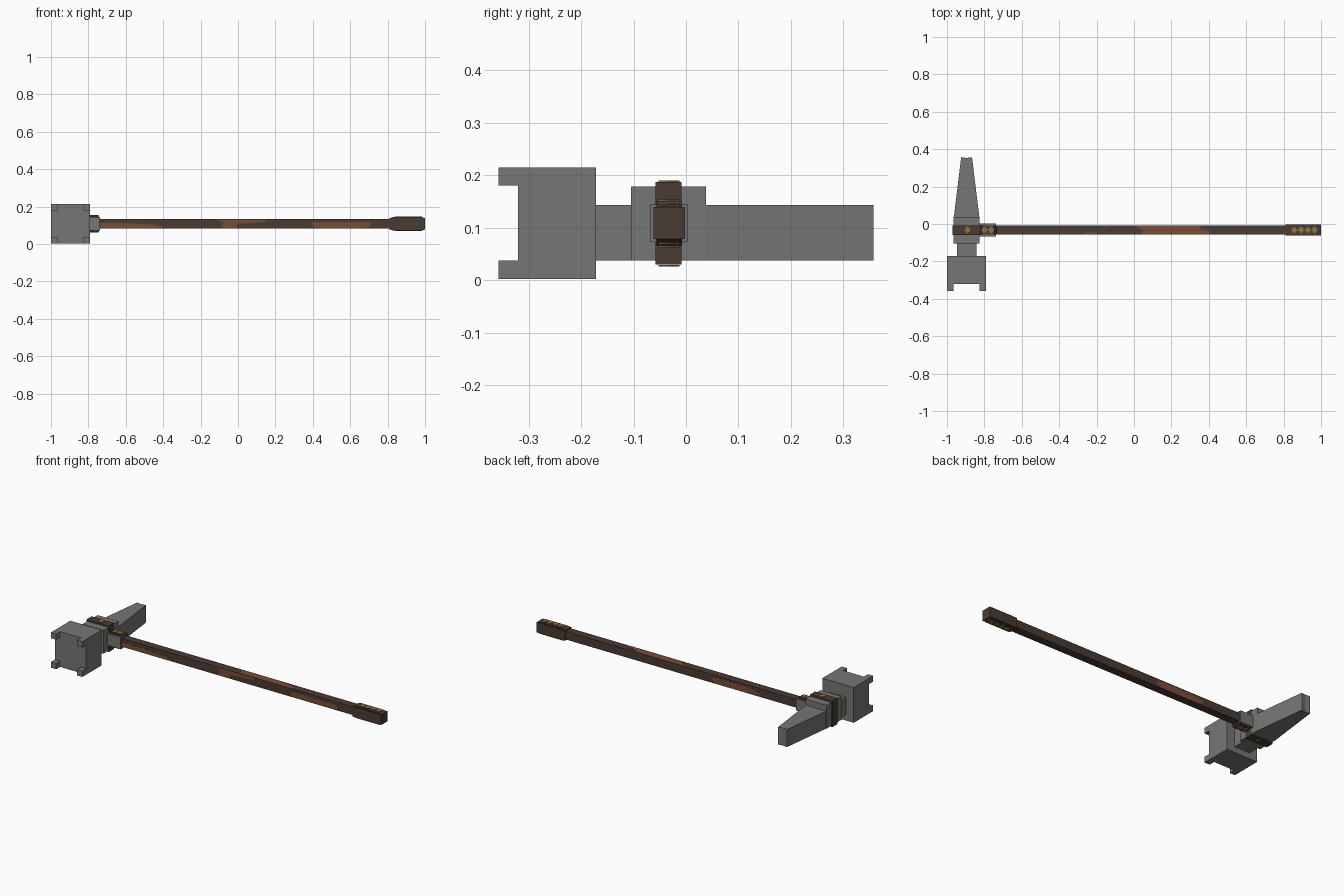
import bpy, bmesh
from mathutils import Vector

if "Cube" in bpy.data.objects:
    bpy.data.objects.remove(bpy.data.objects["Cube"])

CY, CZ = -0.032, 0.108   # haft axis


def material(name, rgb):
    m = bpy.data.materials.new(name)
    m.diffuse_color = (*rgb, 1)
    m.use_nodes = True
    m.node_tree.nodes["Principled BSDF"].inputs["Base Color"].default_value = m.diffuse_color
    return m


STEEL = material("grey steel", (0.18, 0.18, 0.175))
WOOD = material("dark wood", (0.068, 0.044, 0.034))
WORN = material("worn wood", (0.19, 0.075, 0.038))
GOLD = material("dull gold", (0.28, 0.17, 0.055))


def add(name, bm, mat):
    bmesh.ops.recalc_face_normals(bm, faces=bm.faces)
    me = bpy.data.meshes.new(name)
    bm.to_mesh(me)
    bm.free()
    me.materials.append(mat)
    ob = bpy.data.objects.new(name, me)
    bpy.context.collection.objects.link(ob)
    return ob


def box(name, x, y, z, mat):
    bm = bmesh.new()
    bmesh.ops.create_cube(bm, size=1)
    for v in bm.verts:
        for i, (a, b) in enumerate((x, y, z)):
            v.co[i] = a if v.co[i] < 0 else b
    return add(name, bm, mat)


def prism(name, points, offset, mat):
    """Extrude a flat outline of 3D points along an offset."""
    bm = bmesh.new()
    face = bm.faces.new([bm.verts.new(p) for p in points])
    out = bmesh.ops.extrude_face_region(bm, geom=[face])["geom"]
    moved = [g for g in out if isinstance(g, bmesh.types.BMVert)]
    bmesh.ops.translate(bm, vec=Vector(offset), verts=moved)
    return add(name, bm, mat)


# Striking block with four corner prongs
box("hammer_block", (-1, -0.79), (-0.32, -0.172), (0.002, 0.215), STEEL)
for x in (-1, -0.825):
    for z in (0.002, 0.18):
        box("corner_prong", (x, x + 0.035), (-0.357, -0.32), (z, z + 0.035), STEEL)

# Neck, socket and tapered back spike
box("neck", (-0.947, -0.843), (-0.172, -0.105), (0.037, 0.143), STEEL)
box("socket", (-0.965, -0.825), (-0.105, 0.038), (0.037, 0.178), STEEL)
prism("back_spike", [(-0.963, 0.038, 0.037), (-0.827, 0.038, 0.037),
                     (-0.866, 0.357, 0.037), (-0.895, 0.353, 0.037),
                     (-0.924, 0.357, 0.037)], (0, 0, 0.106), STEEL)

# Haft, collar, end grip and the strap around the head
box("haft", (-0.83, 0.83), (-0.056, -0.008), (0.084, 0.133), WOOD)
box("head_strap", (-0.971, -0.822), (-0.058, -0.009), (0.030, 0.187), WOOD)
box("collar", (-0.825, -0.738), (-0.068, 0.003), (0.073, 0.144), STEEL)
box("end_grip", (0.81, 1), (-0.062, -0.002), (0.078, 0.139), WOOD)


def mirrored_plate(name, x0, x1, half, slope):
    """Bevel-ended plate above and below the haft axis."""
    for s in (-1, 1):
        prism(name, [(x0, -0.056, CZ + s * 0.03), (x0 + slope, -0.056, CZ + s * half),
                     (x1 - slope, -0.056, CZ + s * half), (x1, -0.056, CZ + s * 0.03)],
              (0, 0.048, 0), WOOD)


mirrored_plate("collar_plate", -0.825, -0.735, 0.043, 0.012)
mirrored_plate("grip_plate", 0.812, 0.998, 0.036, 0.016)

# Diamond studs on top and bottom: x position, half height from the axis
studs = [(-0.89, 0.079), (-0.8, 0.043), (-0.764, 0.043)]
studs += [(0.857 + 0.036 * i, 0.036) for i in range(4)]
for x, h in studs:
    for s in (-1, 1):
        z = CZ + s * h
        prism("diamond_stud", [(x - 0.018, CY, z), (x, CY - 0.02, z),
                               (x + 0.018, CY, z), (x, CY + 0.02, z)],
              (0, 0, s * 0.003), GOLD)

# Worn patches on the front, top and back of the haft
front = [[(-0.735, 0.085), (-0.42, 0.085), (-0.40, 0.094), (-0.45, 0.104),
          (-0.60, 0.112), (-0.735, 0.112)],
         [(-0.09, 0.085), (-0.01, 0.085), (-0.005, 0.108), (0.08, 0.113),
          (0.15, 0.118), (0.15, 0.132), (-0.12, 0.132), (-0.08, 0.115)],
         [(0.41, 0.085), (0.68, 0.085), (0.71, 0.098), (0.70, 0.118),
          (0.40, 0.118), (0.39, 0.105)]]
top = [[(0.0, -0.009), (0.36, -0.009), (0.35, -0.024), (0.40, -0.036),
        (0.41, -0.055), (0.04, -0.055), (0.05, -0.035)],
       [(-0.28, -0.055), (-0.19, -0.055), (-0.20, -0.046), (-0.25, -0.046)],
       [(-0.17, -0.009), (-0.13, -0.009), (-0.15, -0.018)]]
back = [[(-0.47, 0.085), (-0.20, 0.085), (-0.16, 0.105), (-0.19, 0.124),
         (-0.42, 0.124), (-0.49, 0.108)]]
for pts in front:
    prism("worn_patch_front", [(x, -0.056, z) for x, z in pts], (0, -0.001, 0), WORN)
for pts in top:
    prism("worn_patch_top", [(x, y, 0.133) for x, y in pts], (0, 0, 0.001), WORN)
for pts in back:
    prism("worn_patch_back", [(x, -0.008, z) for x, z in pts], (0, 0.001, 0), WORN)
